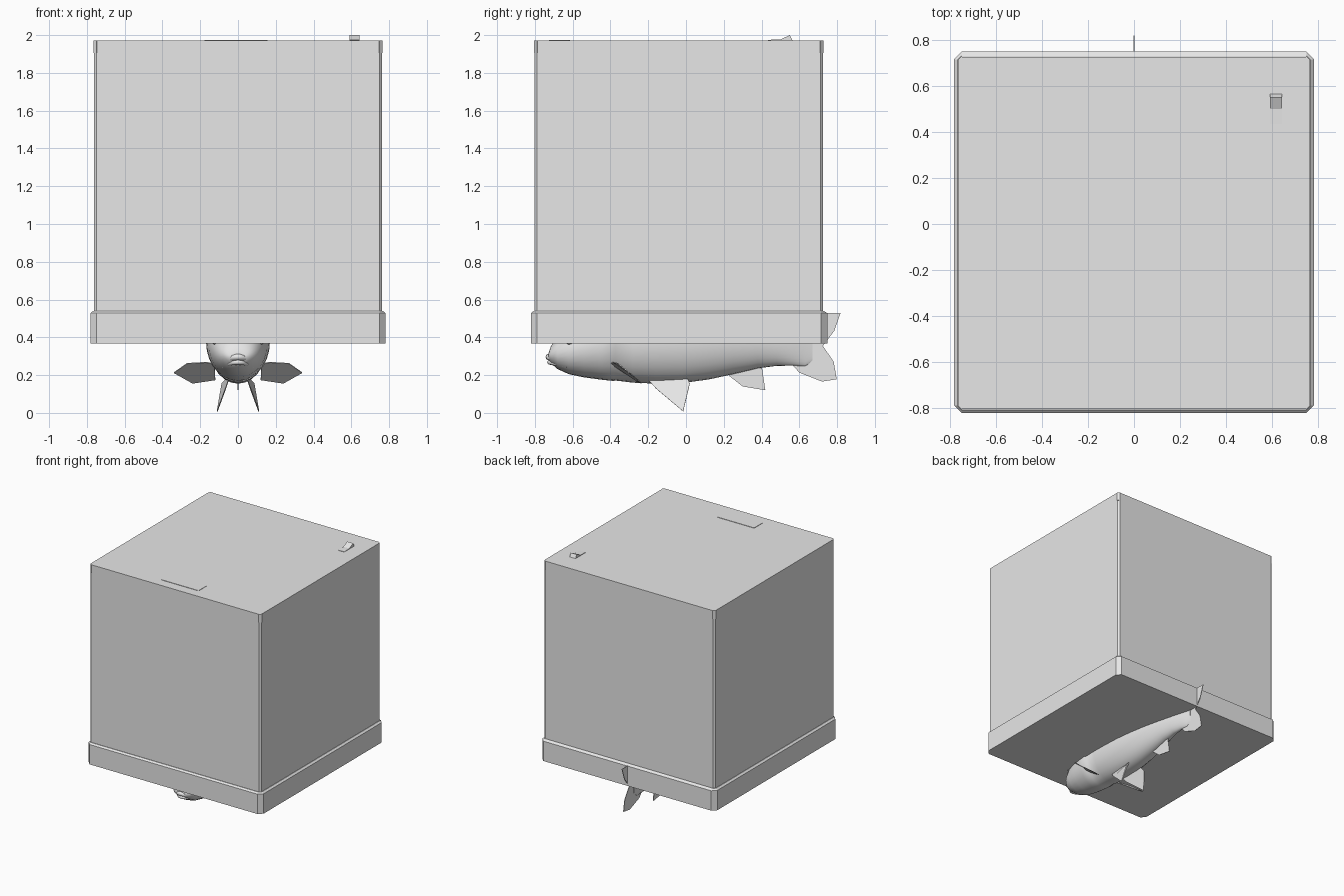
import bpy, bmesh, math
from mathutils import Vector

if "Cube" in bpy.data.objects:
    bpy.data.objects.remove(bpy.data.objects["Cube"])

grey = bpy.data.materials.new("plain_grey")
grey.diffuse_color = (0.8, 0.8, 0.8, 1)
grey.use_nodes = True
grey.node_tree.nodes["Principled BSDF"].inputs["Base Color"].default_value = grey.diffuse_color


def make(name, verts, faces, smooth=None, thick=0):
    me = bpy.data.meshes.new(name)
    me.from_pydata(verts, [], faces)
    bm = bmesh.new()
    bm.from_mesh(me)
    bmesh.ops.recalc_face_normals(bm, faces=bm.faces)
    bm.to_mesh(me)
    bm.free()
    ob = bpy.data.objects.new(name, me)
    bpy.context.collection.objects.link(ob)
    me.materials.append(grey)
    if thick:
        mod = ob.modifiers.new("thickness", 'SOLIDIFY')
        mod.thickness, mod.offset = thick, 0
    if smooth:
        bpy.context.view_layer.objects.active = ob
        ob.select_set(True)
        bpy.ops.object.shade_smooth_by_angle(angle=math.radians(smooth))
        ob.select_set(False)
    return ob


def loft(name, rings, smooth=None):
    n = len(rings[0])
    verts = [v for r in rings for v in r]
    faces = [(k * n + i, k * n + (i + 1) % n, (k + 1) * n + (i + 1) % n, (k + 1) * n + i)
             for k in range(len(rings) - 1) for i in range(n)]
    faces += [tuple(range(n))[::-1], tuple(range((len(rings) - 1) * n, len(rings) * n))]
    return make(name, verts, faces, smooth)


def outline(x, y0, y1, c, z):
    """Rectangle with chamfered corners."""
    return [(-x + c, y0, z), (x - c, y0, z), (x, y0 + c, z), (x, y1 - c, z),
            (x - c, y1, z), (-x + c, y1, z), (-x, y1 - c, z), (-x, y0 + c, z)]


# Tank: chamfered body on a wider base trim
loft("tank_body", [outline(0.763, -0.803, 0.726, 0.014, z) for z in (0.50, 1.972)])
loft("base_trim", [outline(0.781, -0.82, 0.748, 0.032, 0.368),
                   outline(0.781, -0.82, 0.748, 0.032, 0.528),
                   outline(0.767, -0.807, 0.73, 0.018, 0.54)])

# Short guards on the top corners
for sx in (-1, 1):
    for name, y, d in (("front", -0.803, 1), ("back", 0.726, -1)):
        pts = [(sx * 0.748, y - d * 0.002), (sx * 0.765, y + d * 0.014),
               (sx * 0.755, y + d * 0.024), (sx * 0.738, y + d * 0.012)]
        loft(f"corner_guard_{name}_{'left' if sx < 0 else 'right'}",
             [[(a, b, z) for a, b in pts] for z in (1.905, 1.972)])

# Feeding hatch and lid switch
loft("feeding_hatch", [outline(0.167, -0.725, -0.615, 0.006, z) for z in (1.971, 1.975)])
bpy.data.objects["feeding_hatch"].location.x = -0.011
switch = [(0.435, 1.97), (0.435, 1.975), (0.50, 1.977), (0.55, 2.0), (0.565, 1.97)]
loft("lid_switch", [[(x, y, z) for y, z in switch] for x in (0.59, 0.643)])

# Fish body: y, bottom, top, half width
stations = [(-0.728, 0.285, 0.315, 0.045), (-0.715, 0.262, 0.355, 0.075),
            (-0.68, 0.232, 0.40, 0.105), (-0.62, 0.205, 0.455, 0.130),
            (-0.54, 0.188, 0.51, 0.152), (-0.45, 0.176, 0.555, 0.164),
            (-0.385, 0.169, 0.58, 0.169), (-0.372, 0.171, 0.58, 0.160),
            (-0.28, 0.160, 0.60, 0.164), (-0.16, 0.155, 0.61, 0.162),
            (-0.02, 0.158, 0.605, 0.155), (0.12, 0.177, 0.585, 0.138),
            (0.25, 0.205, 0.555, 0.115), (0.38, 0.236, 0.515, 0.085),
            (0.48, 0.249, 0.485, 0.058), (0.56, 0.250, 0.47, 0.038),
            (0.63, 0.245, 0.475, 0.016), (0.67, 0.27, 0.45, 0.006)]
SEG = 28
rings = []
for y, b, t, w in stations:
    c, h = (b + t) / 2, (t - b) / 2
    rings.append([(w * math.cos(2 * math.pi * i / SEG), y,
                   c + h * math.sin(2 * math.pi * i / SEG)) for i in range(SEG)])
loft("fish_body", rings, 50)


# Lips: tapered arched tubes across the snout
def lip(name, pts, r):
    rings = []
    for k, p in enumerate(pts):
        q = Vector(pts[min(k + 1, len(pts) - 1)]) - Vector(pts[max(k - 1, 0)])
        side = q.cross(Vector((0, 0, 1))).normalized()
        up = side.cross(q).normalized()
        rr = r * (0.35 + 0.65 * math.sin(math.pi * k / (len(pts) - 1)))
        rings.append([tuple(Vector(p) + rr * (side * math.cos(a) + up * math.sin(a)))
                      for a in [2 * math.pi * j / 8 for j in range(8)]])
    loft(name, rings, 50)


def arc(w, y, depth, z, drop):
    return [(w * t, y + depth * t * t, z - drop * t * t) for t in [i / 6 - 1 for i in range(13)]]


lip("upper_lip", arc(0.085, -0.727, 0.08, 0.296, 0.035), 0.017)
lip("lower_lip", arc(0.080, -0.722, 0.09, 0.268, 0.025), 0.013)


# Fins as thin plates
def fin(name, pts, thick=0.005):
    make(name, pts, [tuple(range(len(pts)))], thick=thick)


tail = [(0.55, 0.27), (0.60, 0.213), (0.72, 0.166), (0.798, 0.178), (0.782, 0.27),
        (0.725, 0.355), (0.785, 0.435), (0.818, 0.528), (0.74, 0.53), (0.61, 0.50), (0.55, 0.455)]
fin("tail_fin", [(0, y, z) for y, z in tail])
fin("anal_fin", [(0, y, z) for y, z in
                 [(0.22, 0.24), (0.23, 0.195), (0.30, 0.14), (0.42, 0.12), (0.405, 0.22), (0.40, 0.26)]])
fin("dorsal_fin", [(0, y, z) for y, z in
                   [(-0.18, 0.59), (-0.08, 0.72), (0.02, 0.73), (0.12, 0.69), (0.18, 0.56)]])
for s, side in ((-1, "left"), (1, "right")):
    fin("pectoral_fin_" + side, [(s * x, y, z) for x, y, z in
        [(0.125, -0.40, 0.262), (0.17, -0.385, 0.268), (0.27, -0.36, 0.262), (0.34, -0.30, 0.213),
         (0.24, -0.235, 0.157), (0.12, -0.27, 0.175)]])
    fin("pelvic_fin_" + side, [(s * x, y, z) for x, y, z in
        [(0.05, -0.20, 0.175), (0.065, -0.16, 0.13), (0.11, -0.015, 0.008),
         (0.085, 0.02, 0.155), (0.06, 0.01, 0.18)]])
    # Eyes
    bpy.ops.mesh.primitive_uv_sphere_add(segments=16, ring_count=8, radius=0.024,
                                         location=(s * 0.118, -0.615, 0.385))
    eye = bpy.context.object
    eye.name = "eye_" + side
    eye.data.materials.append(grey)
    bpy.ops.object.shade_smooth()
    eye.select_set(False)
